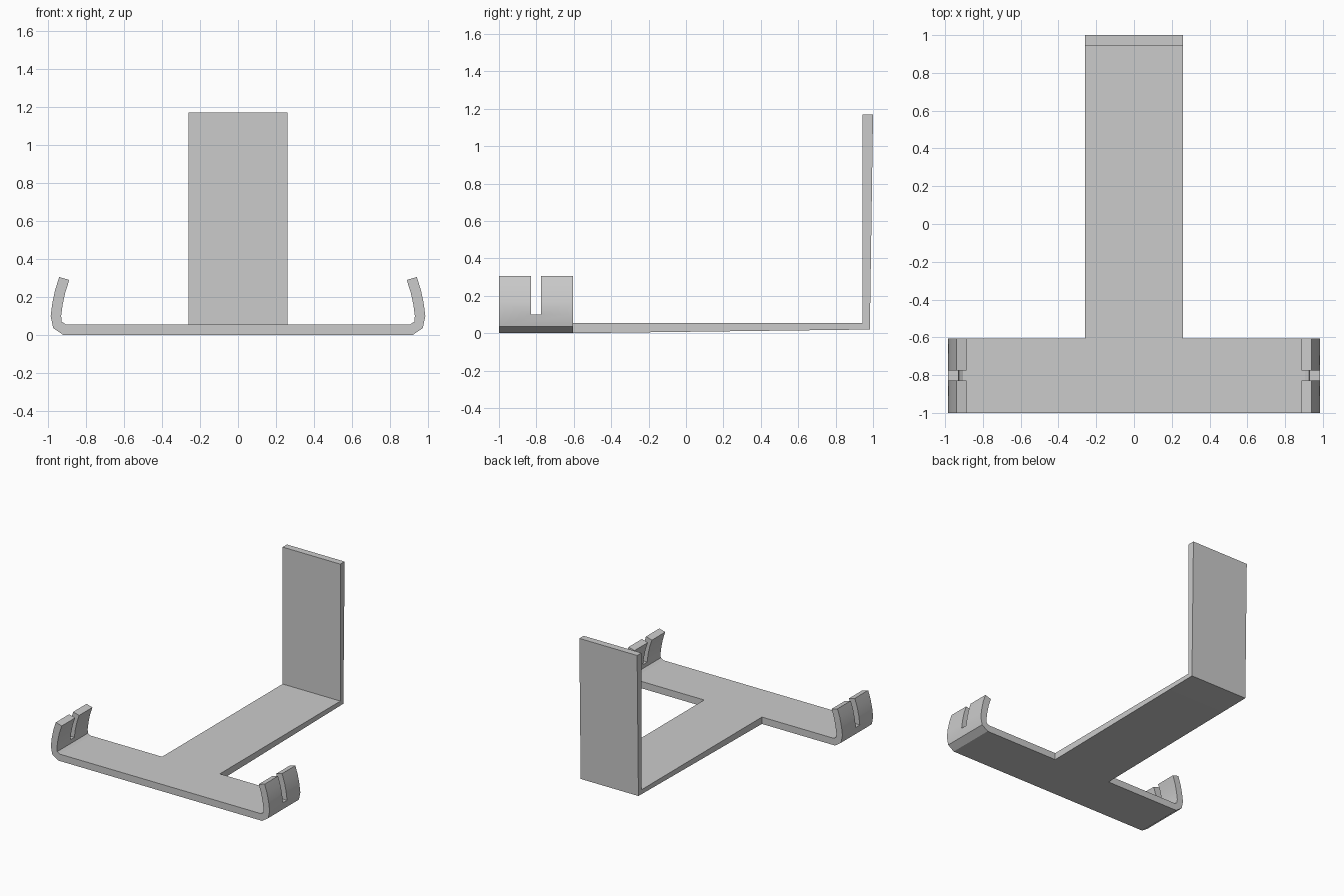
import bpy, bmesh
from mathutils import Vector

if "Cube" in bpy.data.objects:
    bpy.data.objects.remove(bpy.data.objects["Cube"])


def extrude_profile(name, points, direction):
    """Closed planar profile swept along a direction into a solid."""
    bm = bmesh.new()
    face = bm.faces.new([bm.verts.new(p) for p in points])
    result = bmesh.ops.extrude_face_region(bm, geom=[face])
    moved = [v for v in result["geom"] if isinstance(v, bmesh.types.BMVert)]
    bmesh.ops.translate(bm, verts=moved, vec=Vector(direction))
    bmesh.ops.recalc_face_normals(bm, faces=bm.faces)
    mesh = bpy.data.meshes.new(name)
    bm.to_mesh(mesh)
    bm.free()
    obj = bpy.data.objects.new(name, mesh)
    bpy.context.collection.objects.link(obj)
    return obj


def apply_boolean(target, tool, operation):
    mod = target.modifiers.new(operation.lower(), "BOOLEAN")
    mod.operation, mod.object, mod.solver = operation, tool, "EXACT"
    bpy.context.view_layer.objects.active = target
    bpy.ops.object.modifier_apply(modifier=mod.name)
    bpy.data.objects.remove(tool)


# Front crossbar with upturned, inward-leaning hooks (half profile, mirrored)
half = [(0.918, 0), (0.972, 0.037), (0.985, 0.10), (0.976, 0.17), (0.961, 0.24),
        (0.94, 0.305), (0.887, 0.29), (0.908, 0.225), (0.922, 0.16),
        (0.93, 0.10), (0.927, 0.07), (0.905, 0.056)]
outline = half + [(-x, z) for x, z in reversed(half)]
bracket = extrude_profile("t_bracket", [(x, -1, z) for x, z in outline], (0, 0.395, 0))

# Slot through both hooks
slot = extrude_profile("slot_cutter", [(-1.1, -0.828, 0.10), (1.1, -0.828, 0.10),
                                       (1.1, -0.776, 0.10), (-1.1, -0.776, 0.10)], (0, 0, 0.4))
slot.hide_render = True
apply_boolean(bracket, slot, "DIFFERENCE")

# Tapered stem and upright back plate
side = [(-0.605, 0), (0.983, 0.02), (1.0, 1.17), (0.945, 1.17), (0.945, 0.056), (-0.605, 0.056)]
stem = extrude_profile("stem_and_back_plate", [(-0.26, y, z) for y, z in side], (0.52, 0, 0))
apply_boolean(bracket, stem, "UNION")

# Smooth the gentle hook curves, keep hard edges
bracket.select_set(True)
bpy.context.view_layer.objects.active = bracket
bpy.ops.object.shade_smooth_by_angle(angle=0.52)
